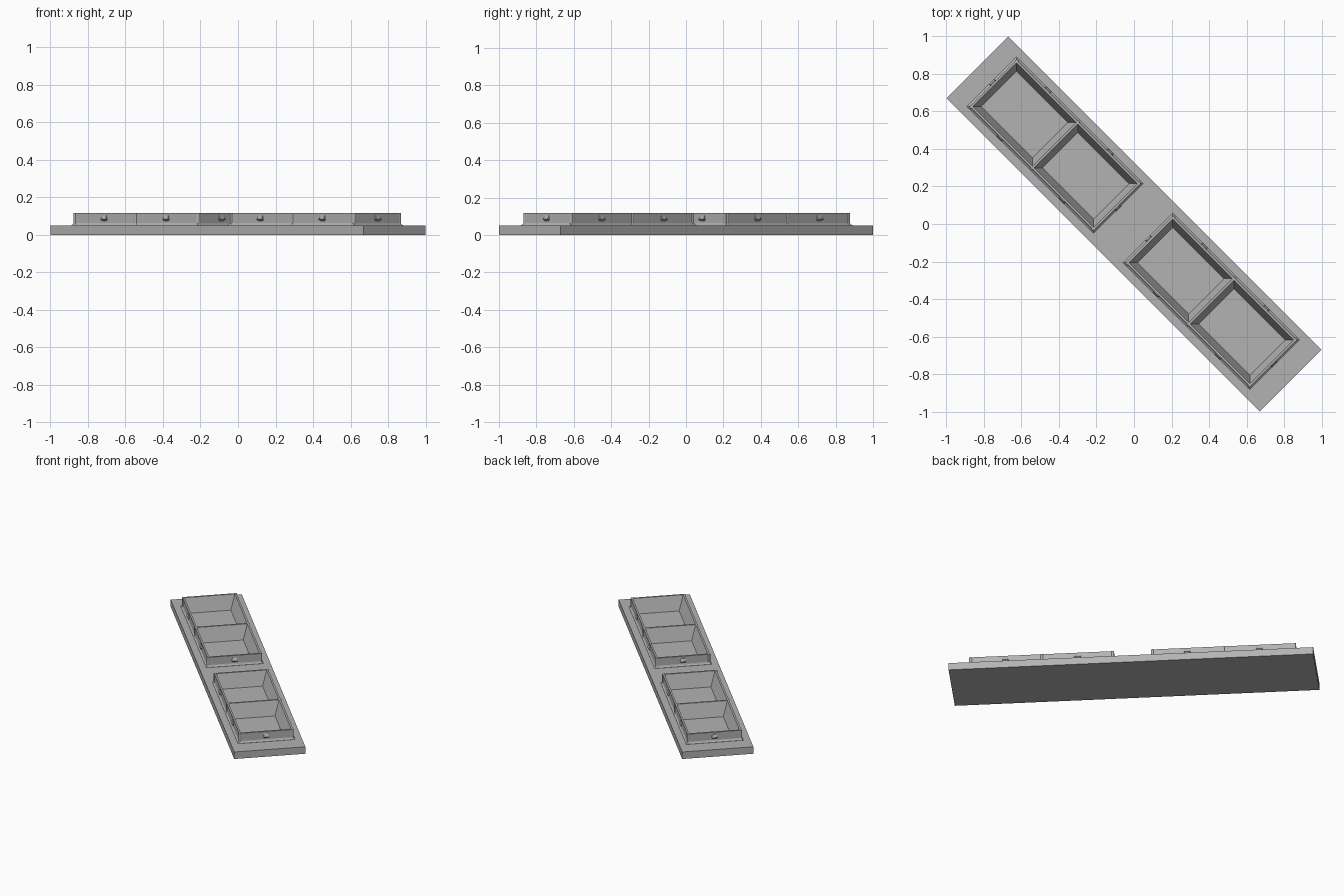
import bpy, bmesh, math

if "Cube" in bpy.data.objects:
    bpy.data.objects.remove(bpy.data.objects["Cube"])

ANGLE = -math.pi / 4          # the whole strip lies on the diagonal
PLATE_TOP, RIM, FLOOR = 0.05, 0.118, 0.02
HALF_L, HALF_W, WALL = 0.468, 0.177, 0.012

grey = bpy.data.materials.new("grey")
grey.diffuse_color = (0.45, 0.45, 0.45, 1)
grey.use_nodes = True
grey.node_tree.nodes["Principled BSDF"].inputs["Base Color"].default_value = grey.diffuse_color


def loft(name, u, v, sections):
    """Stack of rectangles (half length, half width, z) centred at u, v."""
    bm = bmesh.new()
    rings = [[bm.verts.new((u + a * sx, v + b * sy, z))
              for sx, sy in ((-1, -1), (1, -1), (1, 1), (-1, 1))]
             for a, b, z in sections]
    for lo, hi in zip(rings, rings[1:]):
        for i in range(4):
            j = (i + 1) % 4
            bm.faces.new((lo[i], lo[j], hi[j], hi[i]))
    bm.faces.new(rings[0][::-1])
    bm.faces.new(rings[-1])
    return finish(name, bm)


def finish(name, bm):
    bmesh.ops.recalc_face_normals(bm, faces=bm.faces)
    me = bpy.data.meshes.new(name)
    bm.to_mesh(me)
    bm.free()
    me.materials.append(grey)
    ob = bpy.data.objects.new(name, me)
    bpy.context.collection.objects.link(ob)
    ob.rotation_euler.z = ANGLE
    return ob


def post(name, u, v):
    """Slim rounded rib at a wall corner, flared at its foot."""
    bm = bmesh.new()
    for r1, r2, z0, z1 in ((0.016, 0.010, 0.048, 0.062), (0.010, 0.010, 0.062, RIM)):
        ret = bmesh.ops.create_cone(bm, cap_ends=True, segments=12,
                                    radius1=r1, radius2=r2, depth=z1 - z0)
        bmesh.ops.translate(bm, verts=ret["verts"], vec=(u, v, (z0 + z1) / 2))
    return finish(name, bm)


# base plate
plate = loft("base_plate", 0, 0, [(1.181, 0.233, 0), (1.181, 0.233, PLATE_TOP)])
bodies, cutters = [plate], []

for t, cu in enumerate((-0.595, 0.583)):
    # tray walls with a flared foot
    bodies.append(loft(f"tray_{t}", cu, 0, [
        (HALF_L + d, HALF_W + d, z) for d, z in
        ((0.010, 0.045), (0.010, 0.051), (0.003, 0.056), (0, 0.064), (0, RIM))]))

    # two tapered pockets per tray
    cell = (HALF_L - WALL * 1.5) / 2
    for s in (-1, 1):
        mid = cu + s * (WALL / 2 + cell)
        k = 0.032 / (RIM - FLOOR)
        over = 0.01
        cutters.append(loft("pocket_cutter", mid, 0, [
            (cell - 0.032, HALF_W - WALL - 0.032, FLOOR),
            (cell + k * over, HALF_W - WALL + k * over, RIM + over)]))

    # ribs at the corners and the divider ends
    for i in (-1, 0, 1):
        for j in (-1, 1):
            post(f"rib_{t}_{i}_{j}", cu + i * (HALF_L - 0.008), j * (HALF_W - 0.006))

    # small catches on the outer walls
    for j in (-1, 1):
        for i in (-1, 1):
            loft(f"side_catch_{t}_{i}_{j}", cu + i * HALF_L / 2, j * HALF_W,
                 [(0.014, 0.002, 0.074), (0.02, 0.012, 0.084), (0.014, 0.003, 0.104)])
        loft(f"end_catch_{t}_{j}", cu + j * HALF_L, 0,
             [(0.002, 0.014, 0.074), (0.012, 0.02, 0.084), (0.003, 0.014, 0.104)])

# cut the pockets
for ob in bodies:
    for c in cutters:
        m = ob.modifiers.new("pocket", 'BOOLEAN')
        m.operation, m.solver, m.object = 'DIFFERENCE', 'EXACT', c
bpy.context.view_layer.update()
deps = bpy.context.evaluated_depsgraph_get()
cut = [bpy.data.meshes.new_from_object(ob.evaluated_get(deps)) for ob in bodies]
for ob, me in zip(bodies, cut):
    ob.modifiers.clear()
    ob.data = me
for c in cutters:
    bpy.data.objects.remove(c)
